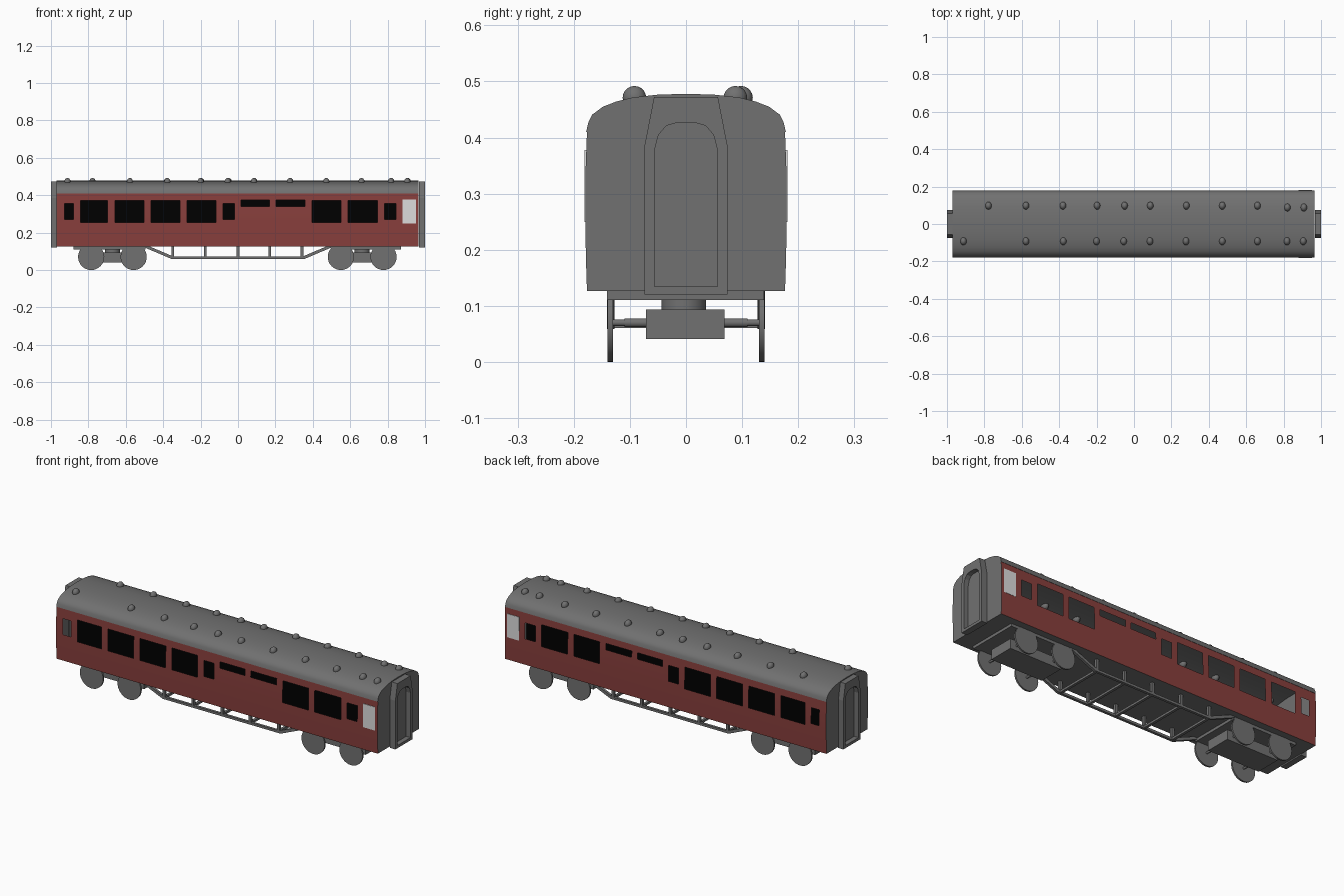
import bpy, bmesh, math
from mathutils import Matrix

if "Cube" in bpy.data.objects:
    bpy.data.objects.remove(bpy.data.objects["Cube"])


def material(name, rgb):
    m = bpy.data.materials.new(name)
    m.diffuse_color = (*rgb, 1)
    m.use_nodes = True
    m.node_tree.nodes["Principled BSDF"].inputs["Base Color"].default_value = m.diffuse_color
    return m


GREY = material("grey", (0.165, 0.165, 0.165))
RED = material("maroon", (0.25, 0.05, 0.046))
BLACK = material("black", (0, 0, 0))
WHITE = material("white_glass", (0.72, 0.72, 0.72))


def finish(name, bm, mats, smooth=False):
    bmesh.ops.recalc_face_normals(bm, faces=bm.faces)
    me = bpy.data.meshes.new(name)
    bm.to_mesh(me)
    bm.free()
    ob = bpy.data.objects.new(name, me)
    bpy.context.collection.objects.link(ob)
    for m in mats:
        me.materials.append(m)
    if smooth:
        bpy.ops.object.select_all(action='DESELECT')
        ob.select_set(True)
        bpy.context.view_layer.objects.active = ob
        bpy.ops.object.shade_smooth_by_angle(angle=math.radians(35))
    return ob


def add_box(bm, x0, x1, y0, y1, z0, z1):
    mat = Matrix.Translation(((x0 + x1) / 2, (y0 + y1) / 2, (z0 + z1) / 2)) \
        @ Matrix.Diagonal((x1 - x0, y1 - y0, z1 - z0, 1))
    bmesh.ops.create_cube(bm, size=1, matrix=mat)


def add_cyl(bm, centre, r, depth, axis='Y', segs=32):
    rot = Matrix.Rotation(math.pi / 2, 4, 'X') if axis == 'Y' else Matrix()
    bmesh.ops.create_cone(bm, cap_ends=True, segments=segs, radius1=r, radius2=r,
                          depth=depth, matrix=Matrix.Translation(centre) @ rot)


def extrude(bm, pts, vec):
    """Sweep a closed outline along a vector."""
    f = bm.faces.new([bm.verts.new(p) for p in pts])
    new = bmesh.ops.extrude_face_region(bm, geom=[f])["geom"]
    bmesh.ops.translate(bm, vec=vec, verts=[v for v in new if isinstance(v, bmesh.types.BMVert)])


# Window openings, the same on both sides: x0, x1, z0, z1
large = [(-.842, -.698), (-.658, -.503), (-.465, -.31), (-.273, -.118), (.395, .55), (.587, .745)]
small = [(-.928, -.88), (-.08, -.019), (.782, .844)]
high = [(.016, .168), (.202, .358)]
OPENINGS = [(a, b, .254, .372) for a, b in large] + [(a, b, .27, .356) for a, b in small] \
    + [(a, b, .34, .374) for a, b in high]

# Body shell: half section (y, z) mirrored, swept along x, red below the gutter
SIDE = [(.1765, .127), (.1785, .19), (.1795, .27), (.179, .34), (.1765, .41)]
ROOF = [(.178, .4101), (.174, .427), (.167, .441), (.148, .455), (.125, .464), (.095, .4715), (.05, .4765)]
half = SIDE + ROOF
section = half + [(0, .478)] + [(-y, z) for y, z in reversed(half)]
bm = bmesh.new()
extrude(bm, [(-.97, y, z) for y, z in section], (1.936, 0, 0))
bmesh.ops.recalc_face_normals(bm, faces=bm.faces)
# Slice along every window edge, then open the windows
cuts = {((x, 0, 0), (1, 0, 0)) for o in OPENINGS for x in o[:2]}
cuts |= {((0, 0, z), (0, 0, 1)) for o in OPENINGS for z in o[2:]}
for co, no in sorted(cuts):
    bmesh.ops.bisect_plane(bm, geom=bm.verts[:] + bm.edges[:] + bm.faces[:], dist=1e-5,
                           plane_co=co, plane_no=no)
holes = []
for f in bm.faces:
    c = f.calc_center_median()
    side = abs(f.normal.y) > .9 and abs(c.y) > .15 and c.z < .41
    f.material_index = 1 if side else 0
    if side and any(a < c.x < b and d < c.z < e for a, b, d, e in OPENINGS):
        holes.append(f)
bmesh.ops.delete(bm, geom=holes, context='FACES')
finish("coach_body", bm, [GREY, RED], True)

# Dark corridor partition seen through the windows
bm = bmesh.new()
add_box(bm, -.965, .96, -.003, .003, .128, .38)
finish("inner_partition", bm, [BLACK])

# Frosted windows
for s, tag in ((-1, "front"), (1, "back")):
    bm = bmesh.new()
    add_box(bm, .879, .951, s * .179 - .0015, s * .179 + .0015, .25, .378)
    finish(f"frosted_window_{tag}", bm, [WHITE])

# Roof vents
left = [(x, -.092) for x in (-.912, -.578, -.378, -.2, -.055, .085, .278, .472, .66, .818, .905)]
right = [(x, .098) for x in (-.778, -.578, -.38, -.197, -.05, .087, .28, .472, .66)]
right += [(.82, .088), (.908, .088)]
bm = bmesh.new()
for x, y in left + right:
    bmesh.ops.create_uvsphere(bm, u_segments=16, v_segments=10, radius=1,
                              matrix=Matrix.Translation((x, y, .471))
                              @ Matrix.Diagonal((.017, .021, .021, 1)))
finish("roof_vents", bm, [GREY], True)

# End gangways: hollow frame with an arched doorway and a recessed door
OUT = [(.074, .12), (.074, .385), (.0655, .4285), (.057, .472), (.02, .472)]
INN = [(.056, .135), (.056, .378), (.049, .405), (.035, .421), (.015, .427)]


def loop(pts):
    return pts + [(-y, z) for y, z in reversed(pts)]


for s, tag in ((-1, "left"), (1, "right")):
    bm = bmesh.new()
    xa, xb = s * .9665, s * 1.0
    rings = [[bm.verts.new((x, y, z)) for y, z in loop(p)]
             for x, p in ((xa, OUT), (xb, OUT), (xb, INN), (s * .974, INN))]
    n = len(rings[0])
    for a, b in zip(rings, rings[1:]):
        for i in range(n):
            j = (i + 1) % n
            bm.faces.new((a[i], a[j], b[j], b[i]))
    bm.faces.new(rings[-1])
    bm.faces.new(rings[0])
    finish(f"gangway_{tag}", bm, [GREY])

# Bogies: frame slab, pivot, block, axles and wheels
for slab, axles, tag in (((-.88, -.495), (-.785, -.558), "left"), ((.5, .872), (.55, .778), "right")):
    mid = sum(axles) / 2
    bm = bmesh.new()
    add_box(bm, *slab, -.141, .139, .111, .1265)
    finish(f"underframe_{tag}", bm, [GREY])
    bm = bmesh.new()
    add_box(bm, mid - .155, mid + .155, -.071, .069, .041, .094)
    add_cyl(bm, (mid, -.004, .103), .04, .024, 'Z')
    for x in axles:
        add_cyl(bm, (x, 0, .07), .006, .27, segs=12)
        add_cyl(bm, (x, 0, .07), .008, .22, segs=12)
    finish(f"bogie_{tag}", bm, [GREY], True)
    bm = bmesh.new()
    for x in axles:
        for s in (-1, 1):
            add_cyl(bm, (x, s * .135, .07), .07, .009)
    finish(f"wheels_{tag}", bm, [GREY], True)

# Truss rods under the middle, with posts and cross bars
TRUSS = [(-.515, .127), (-.355, .059), (.355, .059), (.515, .127),
         (.475, .127), (.345, .072), (-.345, .072), (-.475, .127)]
POSTS = (-.348, -.175, 0, .17, .342)
for s, tag in ((-1, "front"), (1, "back")):
    bm = bmesh.new()
    extrude(bm, [(x, s * .127, z) for x, z in TRUSS], (0, s * .014, 0))
    for x in POSTS:
        add_box(bm, x - .007, x + .007, s * .134 - .007, s * .134 + .007, .066, .127)
    finish(f"truss_{tag}", bm, [GREY])
bm = bmesh.new()
for x in POSTS:
    add_box(bm, x - .007, x + .007, -.13, .13, .061, .073)
finish("truss_cross_bars", bm, [GREY])
